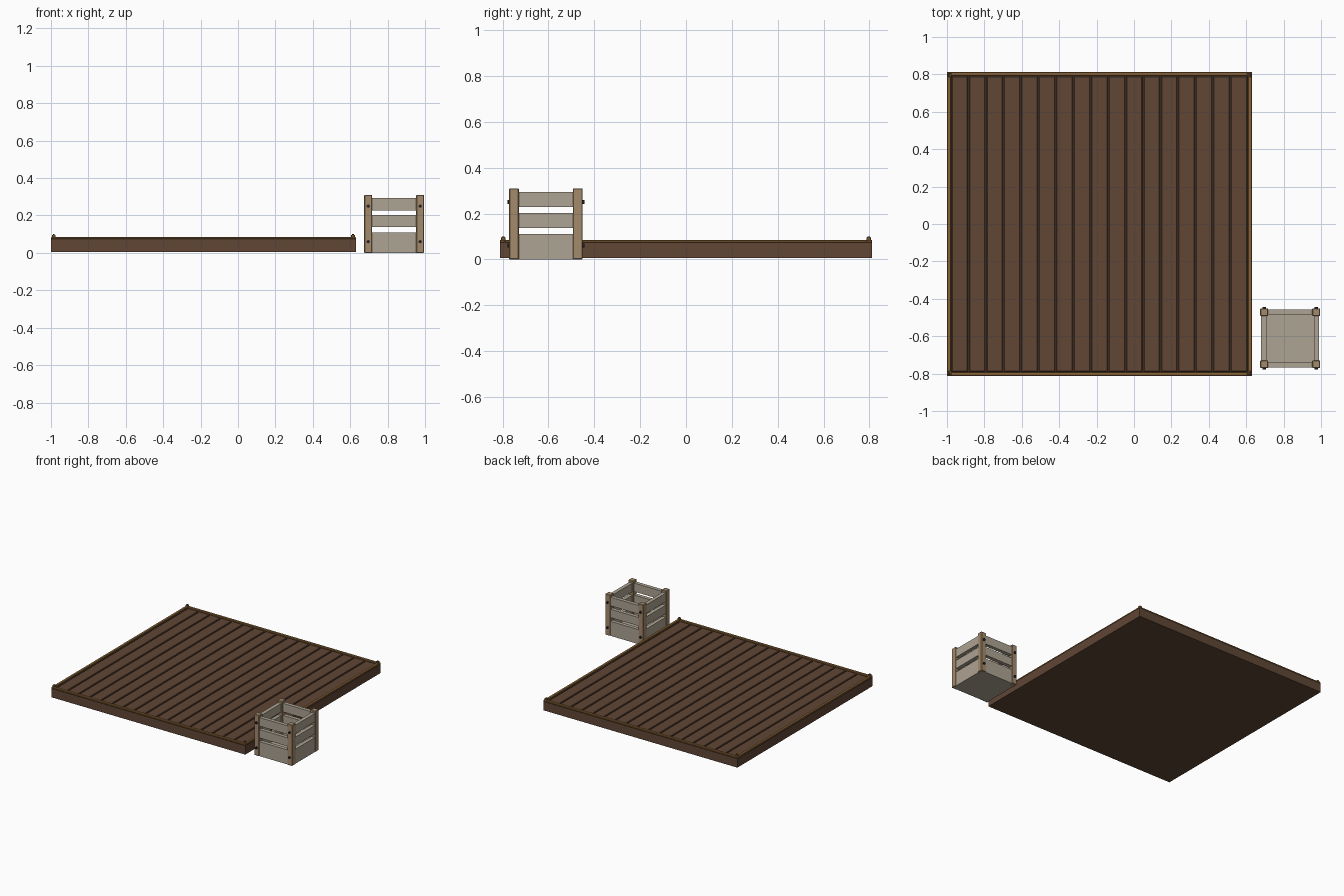
import bpy, math

if "Cube" in bpy.data.objects:
    bpy.data.objects.remove(bpy.data.objects["Cube"])


def material(name, rgb):
    m = bpy.data.materials.new(name)
    lin = [((c / 255 + 0.055) / 1.055) ** 2.4 for c in rgb]
    m.diffuse_color = (*lin, 1)
    m.use_nodes = True
    m.node_tree.nodes["Principled BSDF"].inputs["Base Color"].default_value = m.diffuse_color
    return m


BROWN = material("dark brown wood", (96, 70, 53))
SEAM = material("deep brown seam", (76, 56, 43))
TRIM = material("golden brown trim", (136, 98, 54))
POST = material("tan wood", (164, 138, 108))
SLAT = material("grey weathered wood", (174, 163, 146))
IRON = material("dark iron", (40, 36, 34))


def box(name, x, y, z, mat, bevel=0.0):
    """Box from three (min, max) ranges."""
    bpy.ops.mesh.primitive_cube_add(size=1, location=[sum(r) / 2 for r in (x, y, z)])
    o = bpy.context.object
    o.name = name
    o.scale = [r[1] - r[0] for r in (x, y, z)]
    bpy.ops.object.transform_apply(location=False, rotation=False, scale=True)
    o.data.materials.append(mat)
    if bevel:
        b = o.modifiers.new("edge", 'BEVEL')
        b.width, b.segments = bevel, 1
    return o


def stud(name, loc, r, depth, mat, rot=(0, 0, 0)):
    bpy.ops.mesh.primitive_cylinder_add(vertices=12, radius=r, depth=depth, location=loc, rotation=rot)
    o = bpy.context.object
    o.name = name
    o.data.materials.append(mat)
    bpy.ops.object.shade_smooth_by_angle()


# Deck: base frame, planks and seams
X0, X1, Y = -1.0, 0.63, 0.812
T = 0.022
box("deck_base", (X0 + T, X1 - T), (-Y + T, Y - T), (0.008, 0.066), SEAM)
box("deck_underside", (X0 + T, X1 - T), (-Y + T, Y - T), (0.006, 0.012), BROWN)
for name, x, y in (("front_skirt", (X0, X1), (-Y, -Y + T)), ("back_skirt", (X0, X1), (Y - T, Y)),
                   ("left_skirt", (X0, X0 + T), (-Y + T, Y - T)),
                   ("right_skirt", (X1 - T, X1), (-Y + T, Y - T))):
    box(name, x, y, (0.006, 0.073), BROWN)
    box(name.replace("skirt", "trim"), x, y, (0.073, 0.085), TRIM, 0.003)

N = 17
step = (X1 - X0 - 2 * T) / N
for i in range(N):
    a = X0 + T + i * step
    box("deck_plank", (a + 0.004, a + step - 0.004), (-Y + T, Y - T), (0.06, 0.075), BROWN, 0.003)

# Corner pegs on the deck rim
for x in (X0 + 0.015, X1 - 0.015):
    for y in (-Y + 0.015, Y - 0.015):
        box("corner_peg", (x - 0.01, x + 0.01), (y - 0.01, y + 0.01), (0.06, 0.097), TRIM, 0.002)
        stud("corner_nail", (x, y, 0.098), 0.005, 0.005, IRON)

# Crate: posts, slats, floor and bolts
CX, CY, H, W, D = 0.835, -0.611, 0.16, 0.042, 0.028
box("crate_floor", (CX - H + 0.005, CX + H - 0.005), (CY - H + 0.005, CY + H - 0.005), (0.0, 0.045), SLAT)
for sx in (-1, 1):
    for sy in (-1, 1):
        px, py = CX + sx * (H - W / 2), CY + sy * (H - W / 2)
        box("crate_post", (px - W / 2, px + W / 2), (py - W / 2, py + W / 2), (0, 0.31), POST, 0.003)
        for z in (0.06, 0.25):
            stud("crate_bolt", (px, CY + sy * (H + 0.002), z), 0.009, 0.012, IRON, (math.pi / 2, 0, 0))
L = H - W + 0.005
for s in (-1, 1):
    for z in ((0.045, 0.11), (0.138, 0.202), (0.228, 0.293)):
        fy = sorted((CY + s * (H - 0.005), CY + s * (H - 0.005 - D)))
        fx = sorted((CX + s * (H - 0.005), CX + s * (H - 0.005 - D)))
        box("crate_slat_y", (CX - L, CX + L), fy, z, SLAT)
        box("crate_slat_x", fx, (CY - L, CY + L), z, SLAT)
